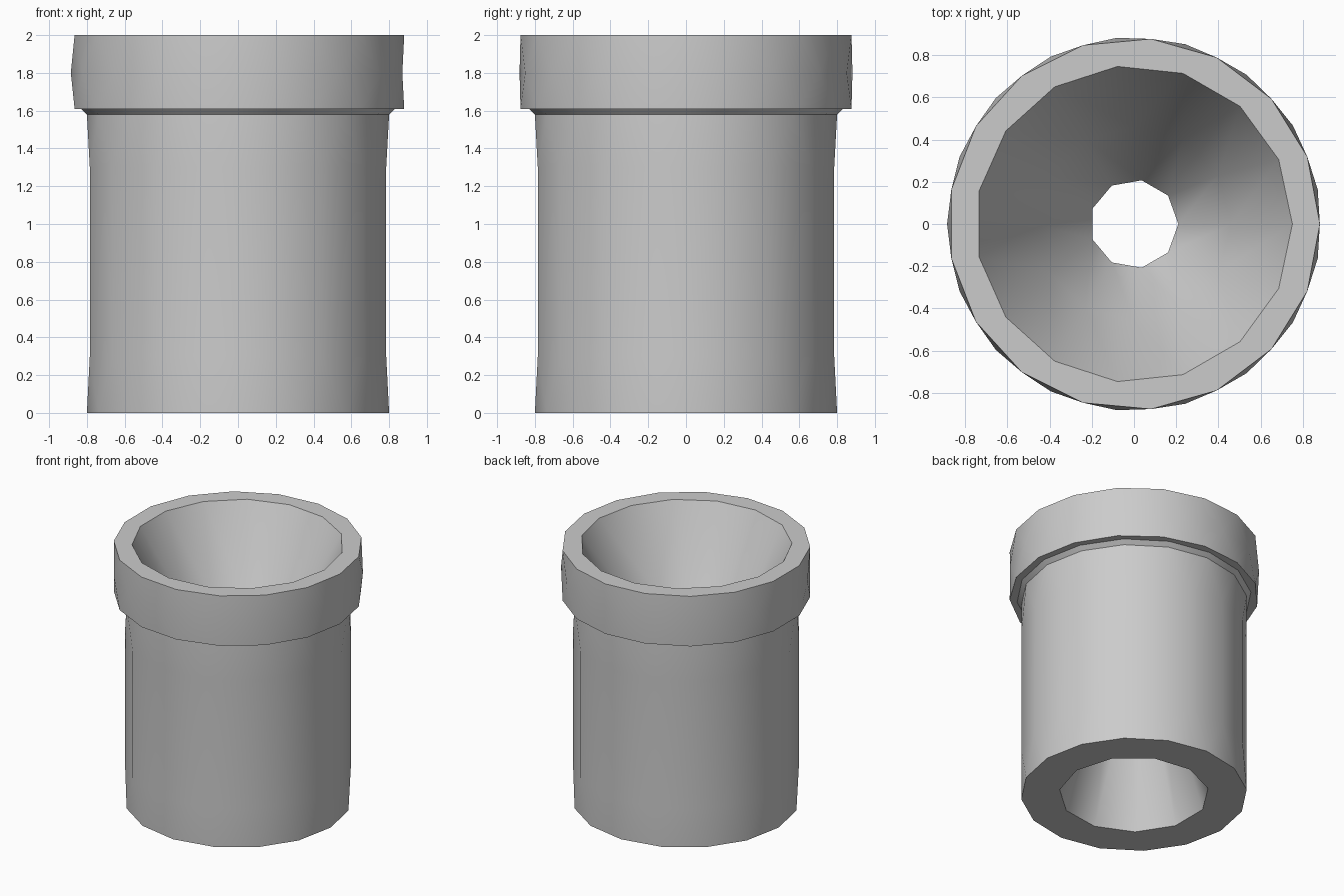
import bpy, bmesh
from math import tau, sin, cos, radians

cube = bpy.data.objects.get("Cube")
if cube:
    bpy.data.objects.remove(cube, do_unlink=True)

grey = bpy.data.materials.new("plain_grey")
grey.use_nodes = True
colour = (0.6, 0.6, 0.6, 1)
grey.diffuse_color = colour
grey.node_tree.nodes["Principled BSDF"].inputs["Base Color"].default_value = colour


def make_ring(bm, radius, z, sides, turn):
    """Ring of (angle, vertex); turn is a fraction of one side."""
    angles = [tau * (k + turn) / sides for k in range(sides)]
    return [(a, bm.verts.new((radius * cos(a), radius * sin(a), z))) for a in angles]


def stitch(bm, a, b):
    """Join two rings, which may have different side counts, with triangles."""
    def at(ring, i):
        turns, k = divmod(i, len(ring))
        return ring[k][0] + tau * turns, ring[k][1]

    i = j = 0
    while i < len(a) or j < len(b):
        step_a = j == len(b) or (i < len(a) and at(a, i + 1)[0] <= at(b, j + 1)[0])
        p, q = at(a, i)[1], at(b, j)[1]
        if step_a:
            i += 1
            bm.faces.new((p, at(a, i)[1], q))
        else:
            j += 1
            bm.faces.new((p, at(b, j)[1], q))


def ring_solid(name, rings):
    bm = bmesh.new()
    loops = [make_ring(bm, *r) for r in rings]
    for a, b in zip(loops, loops[1:] + loops[:1]):
        stitch(bm, a, b)
    bmesh.ops.recalc_face_normals(bm, faces=bm.faces)
    mesh = bpy.data.meshes.new(name)
    bm.to_mesh(mesh)
    bm.free()
    mesh.materials.append(grey)
    obj = bpy.data.objects.new(name, mesh)
    bpy.context.collection.objects.link(obj)
    bpy.ops.object.select_all(action="DESELECT")
    obj.select_set(True)
    bpy.context.view_layer.objects.active = obj
    bpy.ops.object.shade_smooth_by_angle(angle=radians(32))


# radius, height, sides, turn
body = [(0.8, 0, 16, 0), (0.8, 0.3, 16, 0.5), (0.8, 1.3, 16, 0.5),
        (0.8, 1.58, 16, 0), (0.83, 1.61, 16, 0)]
collar = [(0.88, 1.61, 17, 0), (0.885, 1.8, 17, 0.5), (0.88, 2, 17, 0)]
funnel = [(0.75, 2, 15, 0), (0.46, 1.42, 12, 0), (0.21, 1, 9, 0)]
lower_bore = [(0.53, 0, 11, 0)]

ring_solid("collared_tube", body + collar + funnel + lower_bore)
